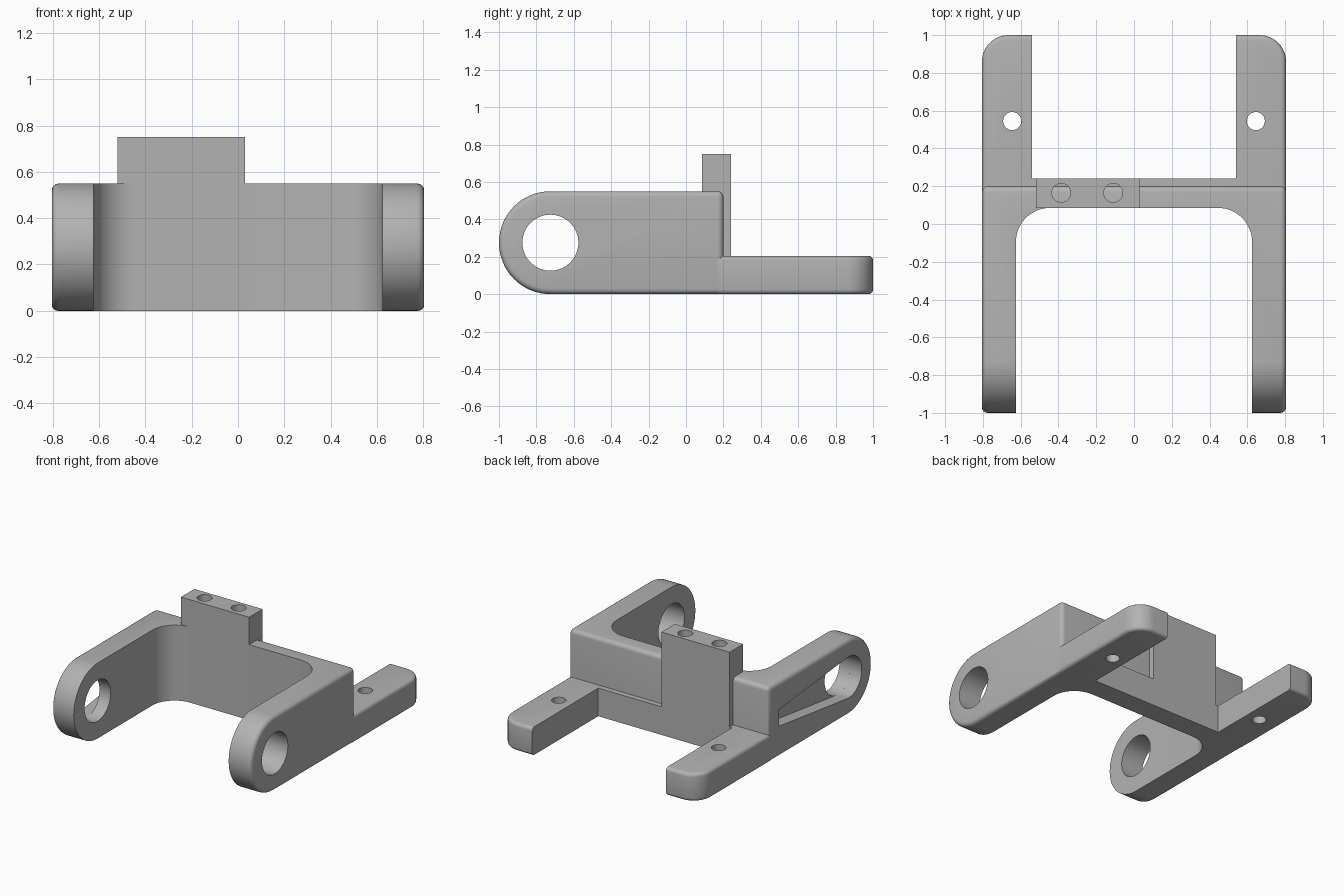
import bpy, bmesh
from math import pi, cos, sin, radians
from mathutils import Vector

cube = bpy.data.objects.get("Cube")
if cube:
    bpy.data.objects.remove(cube, do_unlink=True)

grey = bpy.data.materials.new("plain grey")
grey.use_nodes = True
grey.diffuse_color = (0.45, 0.45, 0.45, 1)
grey.node_tree.nodes["Principled BSDF"].inputs["Base Color"].default_value = (0.45, 0.45, 0.45, 1)


def arc(cx, cy, r, start, end, steps):
    """Points on an arc, angles in degrees."""
    angles = [radians(start + (end - start) * i / steps) for i in range(steps + 1)]
    return [(cx + r * cos(a), cy + r * sin(a)) for a in angles]


def prism(name, outline, axis, low, high, rounded=None, radius=0.03):
    """Extrude an outline along x (outline in y,z) or z (outline in x,y);
    optionally round the edges picked by a rule."""
    def place(p, h):
        return (h, p[0], p[1]) if axis == "x" else (p[0], p[1], h)
    bm = bmesh.new()
    rings = [[bm.verts.new(place(p, h)) for p in outline] for h in (low, high)]
    bm.faces.new(rings[0])
    bm.faces.new(rings[1])
    n = len(outline)
    for i in range(n):
        j = (i + 1) % n
        bm.faces.new((rings[0][i], rings[0][j], rings[1][j], rings[1][i]))
    bmesh.ops.recalc_face_normals(bm, faces=bm.faces)
    if rounded:
        edges = [e for e in bm.edges if rounded(*[v.co for v in e.verts])]
        bmesh.ops.bevel(bm, geom=edges, offset=radius, segments=4,
                        profile=0.5, affect="EDGES", clamp_overlap=True)
    mesh = bpy.data.meshes.new(name)
    bm.to_mesh(mesh)
    bm.free()
    mesh.materials.append(grey)
    obj = bpy.data.objects.new(name, mesh)
    bpy.context.collection.objects.link(obj)
    return obj


def box(name, x0, x1, y0, y1, z0, z1):
    return prism(name, [(x0, y0), (x1, y0), (x1, y1), (x0, y1)], "z", z0, z1)


def finish(obj, cutters=()):
    """Cut the shape, bake the result and smooth its curved faces."""
    for c in cutters:
        mod = obj.modifiers.new("cut", "BOOLEAN")
        mod.operation, mod.solver, mod.object = "DIFFERENCE", "EXACT", c
    bpy.context.view_layer.update()
    graph = bpy.context.evaluated_depsgraph_get()
    baked = bpy.data.meshes.new_from_object(obj.evaluated_get(graph))
    obj.modifiers.clear()
    obj.data = baked
    for c in cutters:
        bpy.data.objects.remove(c, do_unlink=True)
    bpy.ops.object.select_all(action="DESELECT")
    obj.select_set(True)
    bpy.context.view_layer.objects.active = obj
    bpy.ops.object.shade_smooth_by_angle(angle=radians(30))


HALF, INNER, BACK, TOP = 0.805, 0.625, 0.2, 0.55
MID, PIVOT = 0.275, -0.725

# U-shaped bracket: side profile with round front ends, outer edges softened
side = arc(PIVOT, MID, MID, 90, 270, 32) + [(BACK, 0), (BACK, TOP)]


def outer_edge(a, b):
    on_side = abs(a.x - b.x) < 1e-4
    back_top = min(a.y, b.y) > BACK - 1e-3 and min(a.z, b.z) > TOP - 1e-3
    return on_side or back_top


bracket = prism("bracket", side, "x", -HALF, HALF, outer_edge)

# Space between the arms, with rounded inner corners
r = 0.18
wall = 0.085
space = ([(-INNER, -1.2), (INNER, -1.2)] + arc(INNER - r, wall - r, r, 0, 90, 16)
         + arc(r - INNER, wall - r, r, 90, 180, 16))
gap = prism("gap_cutter", space, "z", -0.2, 0.8)

# Pivot holes, and a tapered pocket on the outside of the right arm
bore = prism("pivot_cutter", arc(PIVOT, MID, 0.15, 0, 348.75, 31), "x", -1, 1)
wedge = arc(PIVOT, MID, 0.15, 85, 275, 24) + [(0.08, MID - 0.05), (0.08, MID + 0.07)]
pocket = prism("pocket_cutter", wedge, "x", -1, -HALF + 0.09)
finish(bracket, [gap, bore, pocket])

# Rear mounting feet with a rounded outer corner and a bolt hole
for s, label in ((1, "left"), (-1, "right")):
    c = 0.14
    plan = [(0.54, 0.17), (HALF, 0.17)] + arc(HALF - c, 1 - c, c, 0, 90, 12) + [(0.54, 1)]
    plan = [(s * x, y) for x, y in plan]

    def rim(a, b):
        level = abs(a.z - b.z) < 1e-4
        inside = max(abs(a.x), abs(b.x)) < 0.541
        start = max(a.y, b.y) < 0.18
        return level and not inside and not start

    foot = prism(label + "_foot", plan, "z", 0, 0.205, rim, 0.025)
    bolt = prism("bolt_cutter", arc(s * 0.645, 0.545, 0.048, 0, 345, 23), "z", -0.1, 0.4)
    finish(foot, [bolt])

# Low plate joining the feet behind the wall
finish(box("rear_plate", -0.54, 0.54, 0.15, 0.24, 0, 0.205))

# Raised block with two blind screw holes
block = box("raised_block", -0.52, 0.03, wall, 0.24, 0.205, 0.75)
screws = [prism("screw_cutter", arc(x, 0.165, 0.05, 0, 345, 23), "z", 0.45, 0.9)
          for x in (-0.385, -0.11)]
finish(block, screws)
